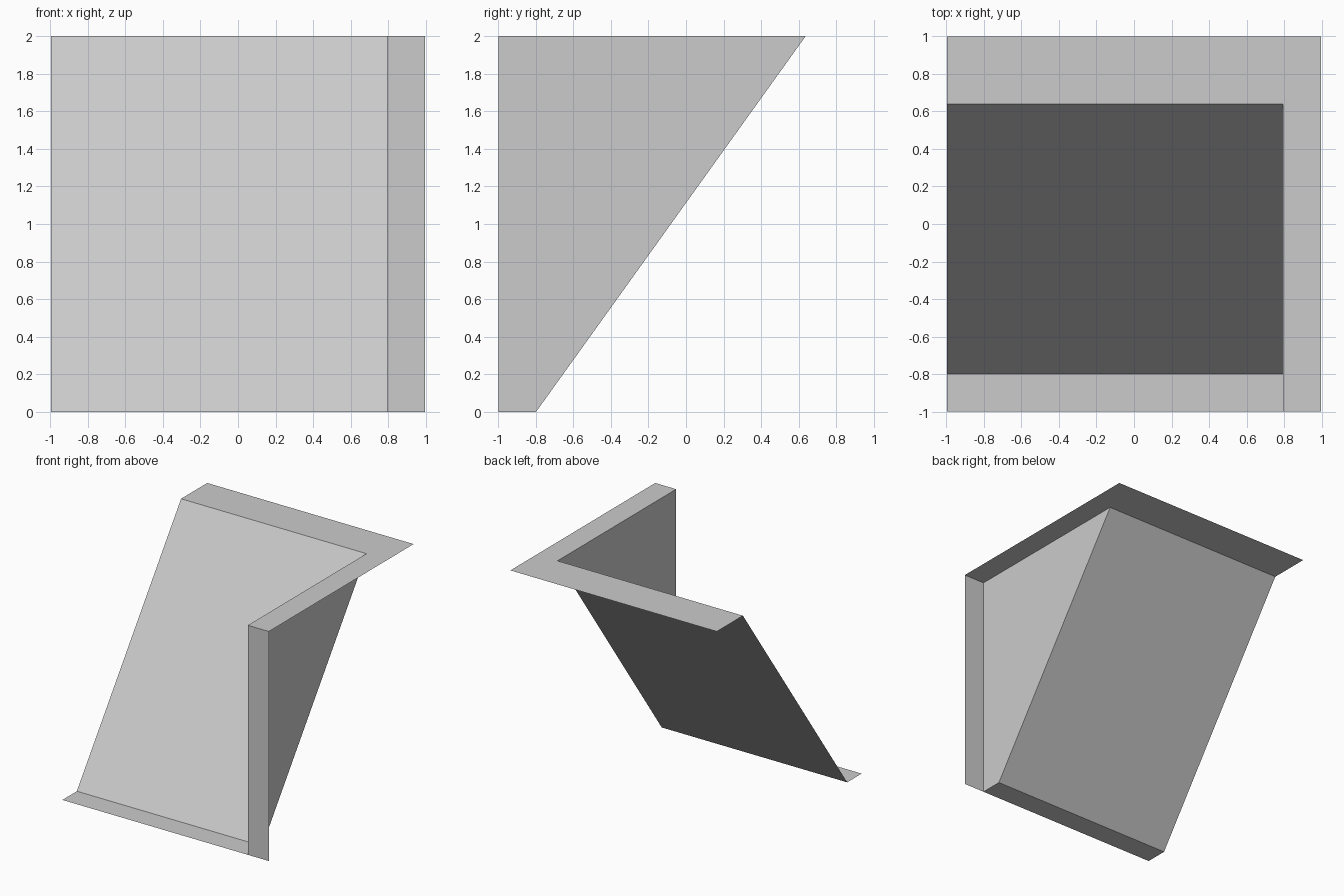
import bpy

if "Cube" in bpy.data.objects:
    bpy.data.objects.remove(bpy.data.objects["Cube"])

# Key positions shared by the thin sheets
X0, X1, X2 = -0.995, 0.793, 0.995            # open end, side wall, outer lip edge
Y0, Y1, Y2, Y3 = -0.997, -0.798, 0.637, 0.997  # front, slope foot, slope top, back
H = 2.0


def sheet(name, points):
    """Single flat face, normal by counter-clockwise order."""
    mesh = bpy.data.meshes.new(name)
    mesh.from_pydata(points, [], [list(range(len(points)))])
    mesh.update()
    obj = bpy.data.objects.new(name, mesh)
    bpy.context.collection.objects.link(obj)
    return obj


# Narrow ledge along the ground
sheet("bottom_ledge", [(X0, Y0, 0), (X1, Y0, 0), (X1, Y1, 0), (X0, Y1, 0)])

# Leaning main panel
sheet("sloped_panel", [(X0, Y1, 0), (X1, Y1, 0), (X1, Y2, H), (X0, Y2, H)])

# Side wall closing the slope, facing inward
sheet("side_wall", [(X1, Y0, 0), (X1, Y0, H), (X1, Y2, H), (X1, Y1, 0)])

# Upright front strip beside the wall
sheet("front_strip", [(X1, Y0, 0), (X2, Y0, 0), (X2, Y0, H), (X1, Y0, H)])

# L-shaped lip around the top
sheet("top_lip", [(X1, Y0, H), (X2, Y0, H), (X2, Y3, H),
                  (X0, Y3, H), (X0, Y2, H), (X1, Y2, H)])
